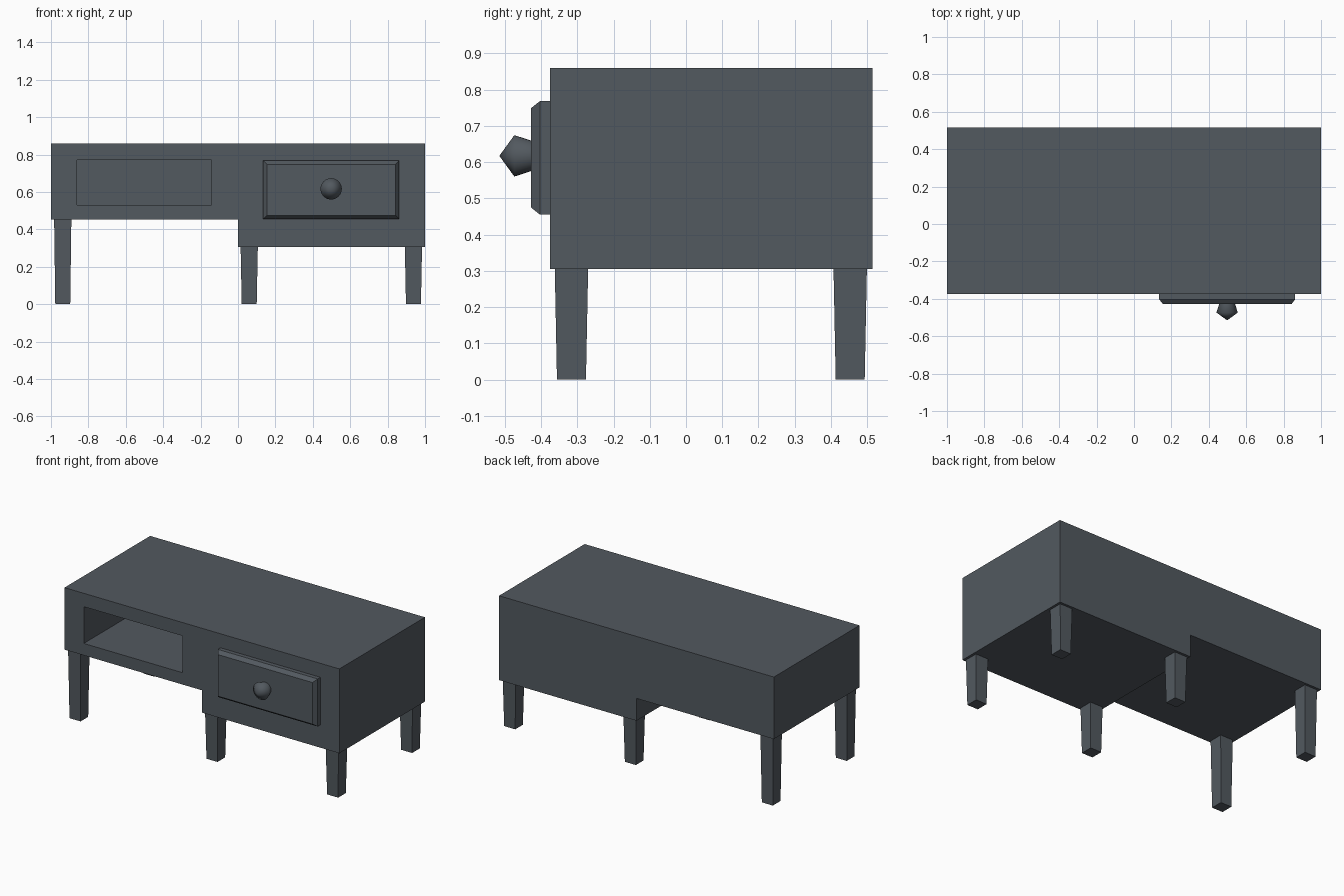
import bpy, bmesh, math
from mathutils import Matrix, Vector

cube = bpy.data.objects.get("Cube")
if cube:
    bpy.data.objects.remove(cube, do_unlink=True)

slate = bpy.data.materials.new("slate grey")
slate.use_nodes = True
COLOUR = (0.085, 0.10, 0.115, 1)
slate.diffuse_color = COLOUR
slate.node_tree.nodes["Principled BSDF"].inputs["Base Color"].default_value = COLOUR


def finish(name, bm):
    bmesh.ops.recalc_face_normals(bm, faces=bm.faces)
    mesh = bpy.data.meshes.new(name)
    bm.to_mesh(mesh)
    bm.free()
    mesh.materials.append(slate)
    obj = bpy.data.objects.new(name, mesh)
    bpy.context.collection.objects.link(obj)
    return obj


def box(name, low, high):
    low, high = Vector(low), Vector(high)
    bm = bmesh.new()
    bmesh.ops.create_cube(bm, size=1, matrix=Matrix.Translation((low + high) / 2)
                          @ Matrix.Diagonal((*(high - low), 1)))
    return finish(name, bm)


# Cabinet: stepped front outline extruded to the back
FRONT, BACK, TOP = -0.375, 0.515, 0.86
SHELF_BOTTOM, DRAWER_BOTTOM = 0.452, 0.305
outline = [(-1, SHELF_BOTTOM), (0, SHELF_BOTTOM), (0, DRAWER_BOTTOM),
           (1, DRAWER_BOTTOM), (1, TOP), (-1, TOP)]
bm = bmesh.new()
face = bm.faces.new([bm.verts.new((x, FRONT, z)) for x, z in outline])
extruded = bmesh.ops.extrude_face_region(bm, geom=[face])["geom"]
bmesh.ops.translate(bm, vec=(0, BACK - FRONT, 0),
                    verts=[v for v in extruded if isinstance(v, bmesh.types.BMVert)])
cabinet = finish("cabinet", bm)

# Open shelf hollowed into the cabinet
cutter = box("shelf_cutter", (-0.86, FRONT - 0.1, 0.53), (-0.143, 0.42, 0.772))
cutter.hide_render = True
cutter.hide_set(True)
cut = cabinet.modifiers.new("open shelf", "BOOLEAN")
cut.operation = "DIFFERENCE"
cut.solver = "EXACT"
cut.object = cutter
bpy.context.view_layer.objects.active = cabinet
bpy.ops.object.modifier_apply(modifier=cut.name)
bpy.data.objects.remove(cutter, do_unlink=True)

# Drawer front with a chamfered outer rim
DRAWER_Y = -0.428
drawer = box("drawer_front", (0.135, DRAWER_Y, 0.455), (0.862, FRONT, 0.768))
bm = bmesh.new()
bm.from_mesh(drawer.data)
rim = [v for v in bm.verts if v.co.y < DRAWER_Y + 0.01]
bmesh.ops.translate(bm, verts=rim, vec=(0, 0.025, 0))
panel = next(f for f in bm.faces if f.normal.y < -0.9)
bmesh.ops.inset_region(bm, faces=[panel], thickness=0.028)
bmesh.ops.translate(bm, verts=panel.verts, vec=(0, -0.025, 0))
bm.to_mesh(drawer.data)
bm.free()

# Knob: half a pentagon spun around the y axis
RADIUS, KNOB = 0.06, Vector((0.498, -0.455, 0.617))
bm = bmesh.new()
profile = []
for angle in (0, 72, 144):
    a = math.radians(angle)
    profile.append(bm.verts.new(KNOB + Vector((RADIUS * math.sin(a), -RADIUS * math.cos(a), 0))))
edges = [bm.edges.new(pair) for pair in zip(profile, profile[1:])]
bmesh.ops.spin(bm, geom=profile + edges, cent=KNOB, axis=(0, 1, 0),
               angle=math.tau, steps=32)
bmesh.ops.remove_doubles(bm, verts=bm.verts, dist=0.0005)
knob = finish("drawer_knob", bm)
for polygon in knob.data.polygons:
    polygon.use_smooth = True

# Tapered square legs, a front and back pair under each column
for side, x, height in (("right", -0.937, SHELF_BOTTOM),
                        ("middle", 0.06, DRAWER_BOTTOM),
                        ("left", 0.938, DRAWER_BOTTOM)):
    for end, y in (("front", -0.316), ("back", 0.453)):
        bm = bmesh.new()
        bmesh.ops.create_cone(bm, segments=4, cap_ends=True, depth=height,
                              radius1=0.04 * math.sqrt(2), radius2=0.046 * math.sqrt(2),
                              matrix=Matrix.Translation((x, y, height / 2))
                              @ Matrix.Rotation(math.pi / 4, 4, "Z"))
        finish(f"{end}_{side}_leg", bm)
